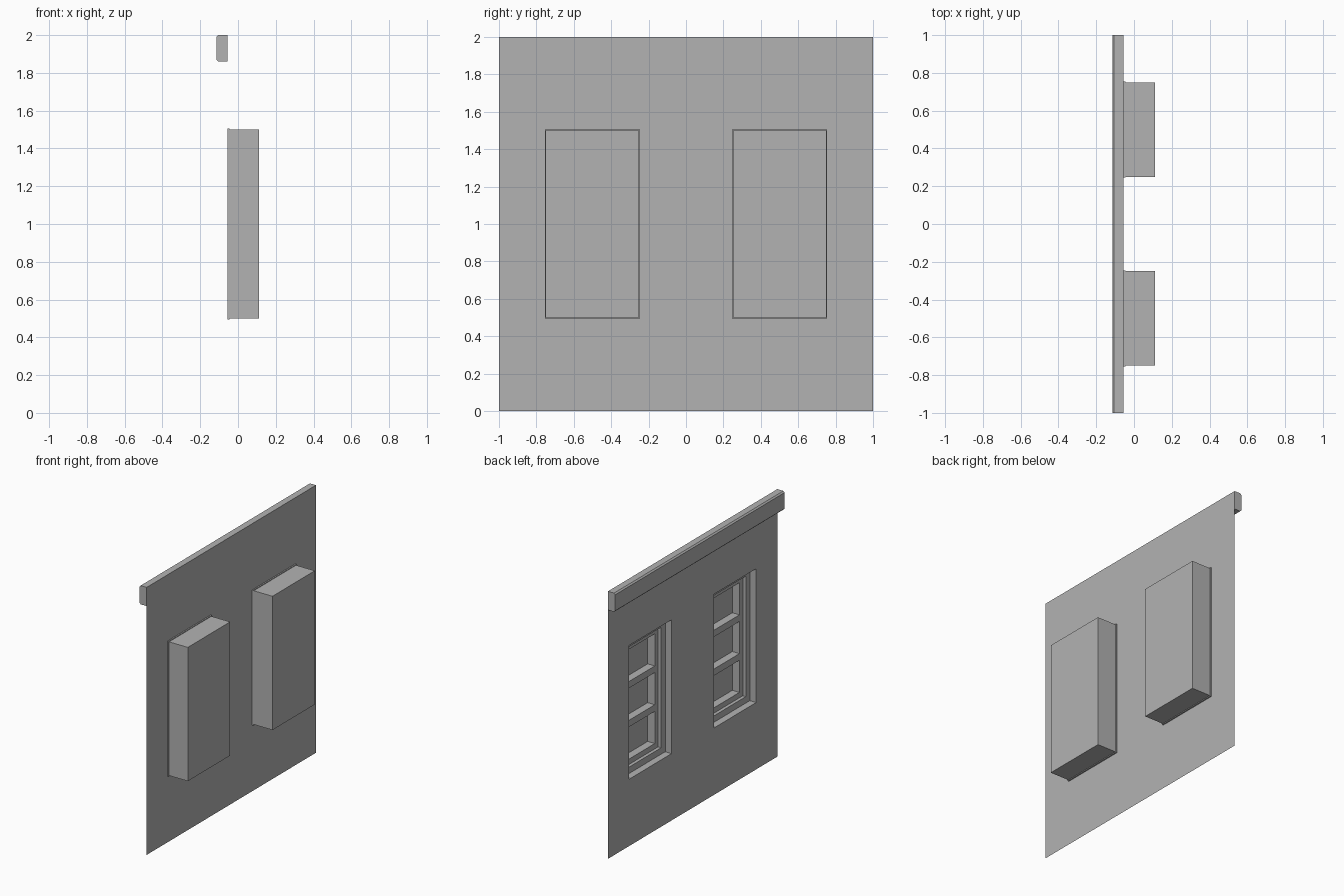
import bpy
import bmesh

if "Cube" in bpy.data.objects:
    bpy.data.objects.remove(bpy.data.objects["Cube"], do_unlink=True)

WALL_X = -0.055
BACK_X = 0.11
GREY = (0.448, 0.448, 0.448, 1.0)

plaster = bpy.data.materials.new("plain grey")
plaster.use_nodes = True
plaster.diffuse_color = GREY
plaster.node_tree.nodes["Principled BSDF"].inputs["Base Color"].default_value = GREY


def finish(name, bm):
    mesh = bpy.data.meshes.new(name)
    bm.to_mesh(mesh)
    bm.free()
    mesh.materials.append(plaster)
    obj = bpy.data.objects.new(name, mesh)
    bpy.context.collection.objects.link(obj)
    return obj


def panel(name, x, outer, holes=(), depth=0.0):
    """Upright panel with rectangular holes; rectangles are (y0, y1, z0, z1)."""
    rects = [outer, *holes]
    ys = sorted({v for r in rects for v in r[:2]})
    zs = sorted({v for r in rects for v in r[2:]})
    bm = bmesh.new()
    grid = [[bm.verts.new((x, y, z)) for z in zs] for y in ys]
    for i in range(len(ys) - 1):
        for j in range(len(zs) - 1):
            cy, cz = (ys[i] + ys[i + 1]) / 2, (zs[j] + zs[j + 1]) / 2
            if any(a < cy < b and c < cz < d for a, b, c, d in holes):
                continue
            bm.faces.new((grid[i][j], grid[i + 1][j],
                          grid[i + 1][j + 1], grid[i][j + 1]))
    bmesh.ops.delete(bm, geom=[v for v in bm.verts if not v.link_faces], context='VERTS')
    if depth:
        out = bmesh.ops.extrude_face_region(bm, geom=bm.faces[:], use_keep_orig=True)
        moved = [g for g in out["geom"] if isinstance(g, bmesh.types.BMVert)]
        bmesh.ops.translate(bm, verts=moved, vec=(depth, 0, 0))
        bmesh.ops.recalc_face_normals(bm, faces=bm.faces[:])
    return finish(name, bm)


def box(name, x0, x1, rect, open_front=False):
    y0, y1, z0, z1 = rect
    bm = bmesh.new()
    bmesh.ops.create_cube(bm, size=1)
    bmesh.ops.scale(bm, verts=bm.verts, vec=(x1 - x0, y1 - y0, z1 - z0))
    bmesh.ops.translate(bm, verts=bm.verts,
                        vec=((x0 + x1) / 2, (y0 + y1) / 2, (z0 + z1) / 2))
    if open_front:
        front = [f for f in bm.faces if f.normal.x < -0.5]
        bmesh.ops.delete(bm, geom=front, context='FACES')
    return finish(name, bm)


def inset(rect, d):
    return (rect[0] + d, rect[1] - d, rect[2] + d, rect[3] - d)


# Wall sheet with two window openings
openings = {"left": (0.25, 0.75, 0.5, 1.5), "right": (-0.75, -0.25, 0.5, 1.5)}
panel("wall", WALL_X, (-1, 1, 0, 2), list(openings.values()))

# Cornice along the top edge, with softened outer corners
cornice = box("cornice", -0.115, WALL_X, (-1, 1, 1.86, 2))
bm = bmesh.new()
bm.from_mesh(cornice.data)
edges = [e for e in bm.edges
         if all(v.co.x < -0.1 for v in e.verts)
         and abs(e.verts[0].co.y - e.verts[1].co.y) > 1]
bmesh.ops.bevel(bm, geom=edges, offset=0.01, segments=1, affect='EDGES')
bm.to_mesh(cornice.data)
bm.free()

# Recessed windows: lip, closed box, stepped frame, three-light sash, glass
for side, hole in openings.items():
    panel(f"{side}_window_lip", WALL_X, inset(hole, -0.005), [hole], 0.01)
    box(f"{side}_window_box", WALL_X, BACK_X, hole, open_front=True)
    inner = inset(hole, 0.002)
    panel(f"{side}_window_frame", -0.005, inner, [inset(hole, 0.05)], 0.025)

    y0, y1, z0, z1 = inset(hole, 0.09)
    bar = 0.05
    pane = (z1 - z0 - 2 * bar) / 3
    lights = []
    for row in range(3):
        bottom = z0 + row * (pane + bar)
        lights.append((y0, y1, bottom, bottom + pane))
    panel(f"{side}_window_sash", 0.02, inner, lights, 0.06)
    panel(f"{side}_window_glass", 0.079, inner)
